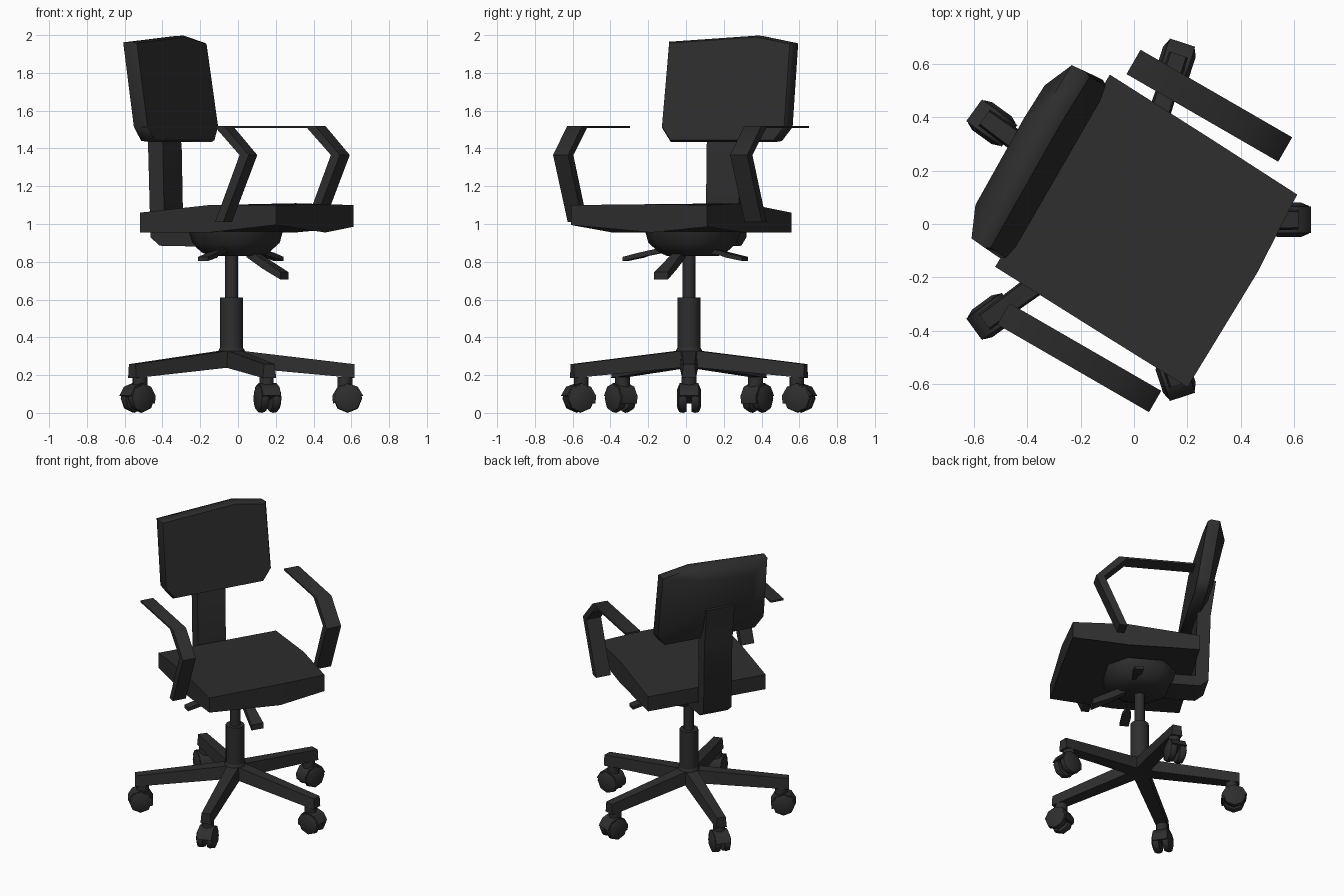
import bpy, bmesh, math
from mathutils import Matrix, Vector

if "Cube" in bpy.data.objects:
    bpy.data.objects.remove(bpy.data.objects["Cube"])

# Chair frame: u = forward, v = chair's left, z = up; turned 30 degrees about the column
FRAME = Matrix.Translation((-0.04, 0.01, 0)) @ Matrix.Rotation(math.radians(-30), 4, 'Z')
BASE = Matrix.Translation((0.002, 0.008, 0))

black = bpy.data.materials.new("charcoal_black")
black.diffuse_color = (0.027, 0.027, 0.027, 1)
black.use_nodes = True
black.node_tree.nodes["Principled BSDF"].inputs["Base Color"].default_value = black.diffuse_color


def loft(name, rings, xf=Matrix(), smooth=55):
    """Skin equal-length rings of points and cap both ends."""
    bm = bmesh.new()
    vs = [[bm.verts.new(p) for p in r] for r in rings]
    n = len(rings[0])
    for a, b in zip(vs, vs[1:]):
        for i in range(n):
            bm.faces.new((a[i], a[(i + 1) % n], b[(i + 1) % n], b[i]))
    bm.faces.new(vs[0])
    bm.faces.new(vs[-1])
    bmesh.ops.recalc_face_normals(bm, faces=bm.faces)
    bmesh.ops.transform(bm, matrix=FRAME @ xf, verts=bm.verts)
    me = bpy.data.meshes.new(name)
    bm.to_mesh(me)
    bm.free()
    me.materials.append(black)
    ob = bpy.data.objects.new(name, me)
    bpy.context.collection.objects.link(ob)
    bpy.ops.object.select_all(action='DESELECT')
    ob.select_set(True)
    bpy.context.view_layer.objects.active = ob
    bpy.ops.object.shade_smooth_by_angle(angle=math.radians(smooth))
    return ob


def slab(name, profile, v0, v1, xf=Matrix()):
    """Extrude a (u, z) side profile between two v positions."""
    return loft(name, [[(u, v, z) for u, z in profile] for v in (v0, v1)], xf)


def turned(name, steps, sides=12, xf=Matrix()):
    """Lathe (radius, z) steps around the local z axis."""
    return loft(name, [[(r * math.cos(2 * math.pi * i / sides),
                         r * math.sin(2 * math.pi * i / sides), z)
                        for i in range(sides)] for r, z in steps], xf)


def rect(u, z, hw, hz):
    return [(u, -hw, z - hz), (u, hw, z - hz), (u, hw, z + hz), (u, -hw, z + hz)]


# Seat cushion: outline (u, v, bottom z, top z)
seat = [(-0.33, -0.387, 0.955, 1.06), (0.1, -0.403, 0.955, 1.10), (0.518, -0.417, 0.995, 1.10),
        (0.53, 0.085, 0.955, 1.105), (0.513, 0.412, 0.985, 1.10), (0.15, 0.43, 0.955, 1.11),
        (-0.318, 0.45, 0.955, 1.06)]
loft("seat", [[(u, v, lo) for u, v, lo, hi in seat], [(u, v, hi) for u, v, lo, hi in seat]])

# Backrest: leaning outline (v, z), stepping from front face to a smaller rear panel
outline = [(-0.29, 1.435), (0.36, 1.435), (0.42, 1.51), (0.415, 1.96),
           (0.2, 1.998), (-0.345, 1.965), (-0.35, 1.51)]


def back_ring(depth, k):
    return [(-0.31 - depth - 0.15 * (z - 1.5), 0.035 + (v - 0.035) * k,
             1.72 + (z - 1.72) * k) for v, z in outline]


loft("backrest", [back_ring(0.0, 0.97), back_ring(0.02, 1.0),
                  back_ring(0.08, 0.985), back_ring(0.13, 0.68)])

# Back post: bent bar from under the seat up behind the backrest
slab("back_post", [(-0.1, 0.88), (-0.38, 0.885), (-0.435, 0.93), (-0.45, 1.42), (-0.485, 1.68),
                   (-0.44, 1.68), (-0.36, 1.42), (-0.35, 0.96), (-0.1, 0.96)], -0.093, 0.107)

# Armrests: thin pad flowing into a bent upright
arm = [(-0.215, 1.52), (0.29, 1.52), (0.44, 1.365), (0.285, 1.01), (0.235, 1.01),
       (0.385, 1.365), (0.24, 1.508), (-0.215, 1.508)]
slab("right_armrest", arm, -0.57, -0.478)
slab("left_armrest", arm, 0.483, 0.588, Matrix.Translation((-0.05, 0, 0)))

# Tilt mechanism under the seat
loft("tilt_mechanism", [[(s * a, t * a, z) for s, t in
                         ((-1, -0.5), (-0.5, -1), (0.5, -1), (1, -0.5),
                          (1, 0.5), (0.5, 1), (-0.5, 1), (-1, 0.5))]
                        for a, z in ((0.12, 0.83), (0.16, 0.85), (0.21, 0.90), (0.225, 0.96))],
     Matrix.Translation((0.01, 0.035, 0)))

# Levers: one to each side, a wide one at the front
side_lever = ((0.08, 0.87, 0.012, 0.014), (0.22, 0.845, 0.014, 0.013),
              (0.26, 0.835, 0.03, 0.013), (0.36, 0.815, 0.03, 0.011))
front_lever = ((0.1, 0.85, 0.025, 0.025), (0.2, 0.79, 0.032, 0.025), (0.32, 0.725, 0.042, 0.02))
for name, ang, off, stations in (("right_lever", -90, (0.04, 0.0, 0), side_lever),
                                 ("left_lever", 90, (0.07, 0.03, 0), side_lever),
                                 ("front_lever", 0, (0, 0.02, 0), front_lever)):
    loft(name, [rect(*s) for s in stations],
         Matrix.Translation(off) @ Matrix.Rotation(math.radians(ang), 4, 'Z'))

# Column and hub
turned("gas_lift", [(0.034, 0.58), (0.034, 0.86)], 12, BASE)
turned("column_sleeve", [(0.061, 0.33), (0.061, 0.61)], 12, BASE)
turned("hub", [(0.06, 0.24), (0.075, 0.27), (0.07, 0.33), (0.055, 0.355)], 12, BASE)

# Five-star base, each leg carrying a twin-wheel caster
for k in range(5):
    turn = BASE @ Matrix.Rotation(math.radians(30 + 72 * k), 4, 'Z')
    leg = []
    for r, lo, hi, w in ((0.0, 0.245, 0.335, 0.05), (0.65, 0.185, 0.258, 0.037)):
        leg.append([(r, -w, lo), (r, w, lo), (r, w * 0.8, hi), (r, -w * 0.8, hi)])
    loft(f"base_leg_{k + 1}", leg, turn)
    turned(f"caster_stem_{k + 1}", [(0.04, 0.13), (0.04, 0.19)], 8,
           turn @ Matrix.Translation((0.6, 0, 0)))
    spot = turn @ Matrix.Translation((0.615, 0, 0))
    axle = spot @ Matrix.Translation((0, 0, 0.077)) @ Matrix.Rotation(math.pi / 2, 4, 'X')
    for side in (-1, 1):
        turned(f"caster_wheel_{k + 1}_{'a' if side < 0 else 'b'}",
               [(0.07, side * 0.012), (0.077, side * 0.03), (0.073, side * 0.052),
                (0.045, side * 0.064)], 8, axle)
    # Hood over the upper, inner half of the wheels
    hood = [(0.083 * math.cos(math.radians(a)), 0.077 + 0.08 * math.sin(math.radians(a)))
            for a in (10, 50, 90, 130, 170, 200)]
    slab(f"caster_hood_{k + 1}", hood, -0.05, 0.05, spot)
